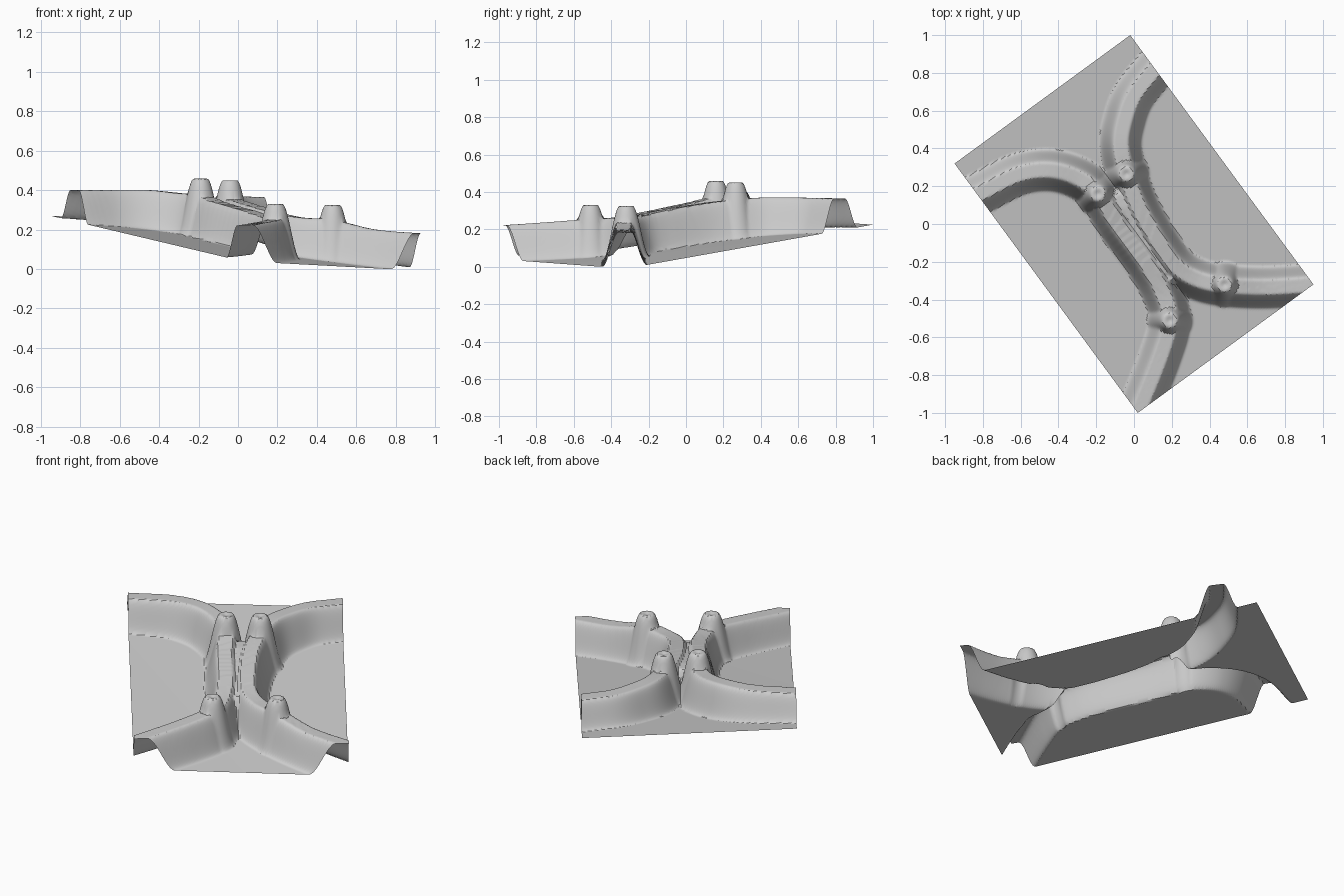
import bpy, bmesh
from mathutils import Vector, kdtree

if "Cube" in bpy.data.objects:
    bpy.data.objects.remove(bpy.data.objects["Cube"])

# Corners of the tilted rectangular base sheet
A, B = Vector((-0.95, 0.32, 0.27)), Vector((-0.02, 1.0, 0.225))
C, D = Vector((0.95, -0.32, -0.01)), Vector((0.02, -1.0, 0.04))

# Crest lines of the raised channels: x, y, crest height
left_ridge = [(-1.05, 0.06, .40), (-0.83, 0.155, .40), (-0.62, 0.26, .402), (-0.45, 0.285, .40),
              (-0.30, 0.245, .385), (-0.19, 0.16, .375), (-0.08, -0.01, .335), (0.06, -0.20, .295),
              (0.15, -0.36, .265), (0.19, -0.51, .255), (0.14, -0.70, .24), (0.02, -1.0, .22),
              (-0.02, -1.1, .22)]
right_ridge = [(0.22, 0.95, .365), (0.11, 0.82, .365), (0.00, 0.68, .368), (-0.05, 0.55, .37),
               (-0.07, 0.42, .37), (-0.04, 0.27, .36), (0.02, 0.10, .34), (0.12, -0.08, .31),
               (0.22, -0.22, .28), (0.33, -0.29, .26), (0.48, -0.325, .25), (0.70, -0.335, .20),
               (0.95, -0.32, .18), (1.05, -0.31, .18)]
middle_fill = [(-0.07, 0.13, .33), (-0.02, 0.07, .325), (0.08, -0.12, .29), (0.17, -0.25, .26),
               (0.18, -0.27, .25)]
# Round knobs on the bends: x, y, top height
knobs = [(-0.19, 0.16, .458), (-0.04, 0.265, .45), (0.19, -0.51, .33), (0.48, -0.32, .325)]


def smooth_line(points, steps=20):
    """Catmull-Rom samples of a crest line, stored for nearest lookup."""
    p = [Vector(q) for q in points]
    p = [2 * p[0] - p[1]] + p + [2 * p[-1] - p[-2]]
    out = []
    for a, b, c, d in zip(p, p[1:], p[2:], p[3:]):
        for i in range(steps):
            t = i / steps
            out.append(0.5 * (2 * b + (c - a) * t + (2 * a - 5 * b + 4 * c - d) * t * t
                              + (3 * b - a - 3 * c + d) * t ** 3))
    tree = kdtree.KDTree(len(out))
    for i, q in enumerate(out):
        tree.insert((q.x, q.y, 0), i)
    tree.balance()
    return out, tree


def wall(d, inner, outer):
    """Cross-section: 1 at the crest, 0 at the foot."""
    t = min(max((d - inner) / (outer - inner), 0), 1)
    return 1 - t * t * (3 - 2 * t)


lines = [(smooth_line(left_ridge), .035, .115), (smooth_line(right_ridge), .035, .115),
         (smooth_line(middle_fill), .03, .11)]


def surface(u, v):
    p = A.lerp(B, u).lerp(D.lerp(C, u), v)
    flat = Vector((p.x, p.y, 0))
    base = z = p.z
    for (pts, tree), inner, outer in lines:
        _, i, d = tree.find(flat)
        z = max(z, base + (pts[i].z - base) * wall(d, inner, outer))
    for kx, ky, top in knobs:
        d = (flat - Vector((kx, ky, 0))).length
        if d < .13:
            dent = .008 * wall(d, 0, .025)
            z = max(z, base + (top - base) * wall(d, .035, .125) - dent)
    return Vector((p.x, p.y, max(z, 0)))


# Pressed sheet with channels and knobs
bm = bmesh.new()
bmesh.ops.create_grid(bm, x_segments=130, y_segments=180, size=0.5)
for vert in bm.verts:
    vert.co = surface(vert.co.x + 0.5, 0.5 - vert.co.y)
# Keep the flat panels light
bmesh.ops.recalc_face_normals(bm, faces=bm.faces)
if sum(f.normal.z for f in bm.faces) < 0:
    bmesh.ops.reverse_faces(bm, faces=bm.faces)
mesh = bpy.data.meshes.new("channel_panel")
bm.to_mesh(mesh)
bm.free()
panel = bpy.data.objects.new("channel_panel", mesh)
bpy.context.collection.objects.link(panel)
bpy.context.view_layer.objects.active = panel
panel.select_set(True)
bpy.ops.object.shade_smooth_by_angle()
